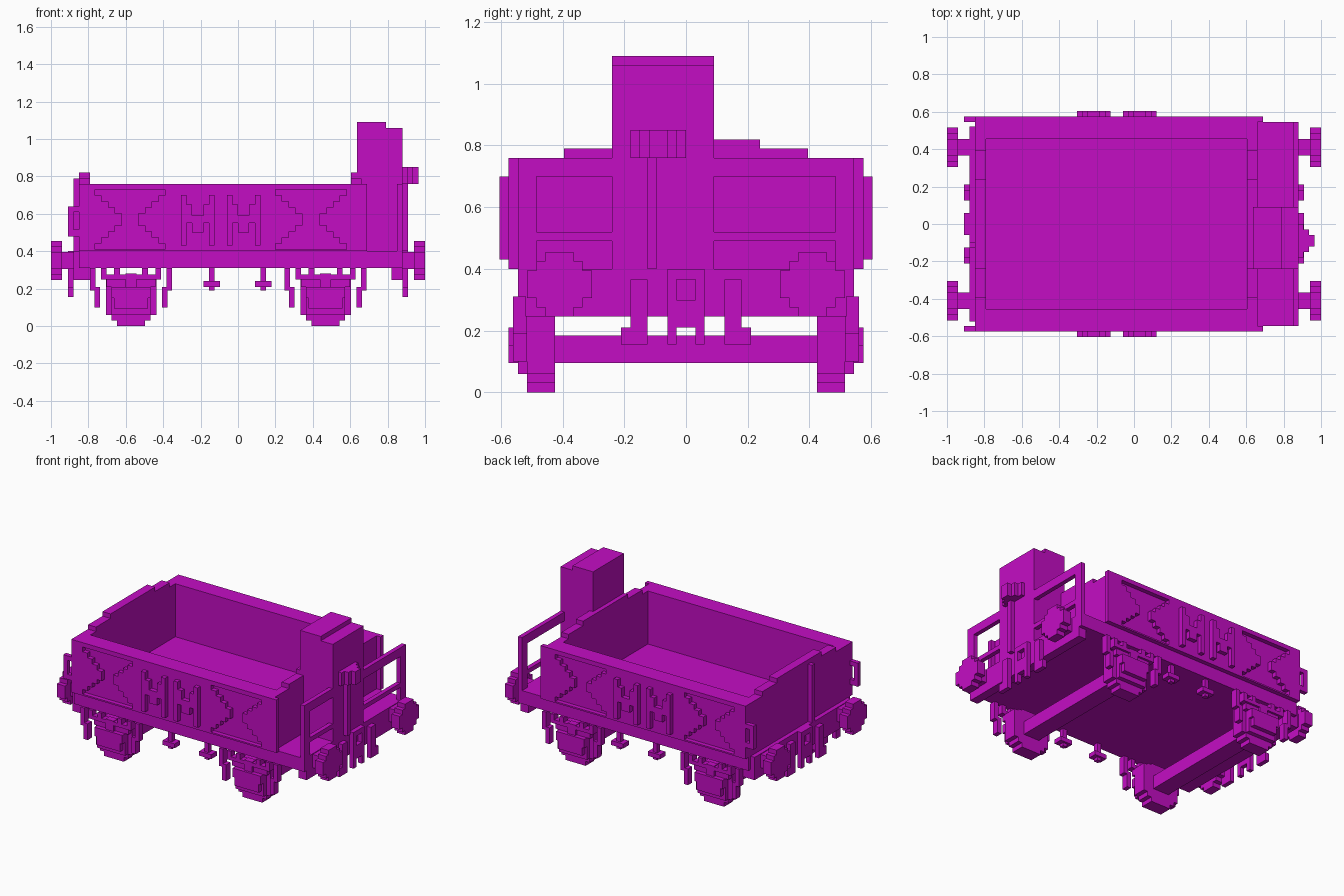
import bpy
import bmesh
from mathutils import Vector

old = bpy.data.objects.get("Cube")
if old:
    bpy.data.objects.remove(old, do_unlink=True)

COLOR = (0.55, 0.004, 0.55, 1)
paint = bpy.data.materials.new("magenta paint")
paint.use_nodes = True
paint.diffuse_color = COLOR
paint.node_tree.nodes["Principled BSDF"].inputs["Base Color"].default_value = COLOR


def blocks(name, boxes):
    """One object from boxes given as (x0, x1, y0, y1, z0, z1)."""
    bm = bmesh.new()
    for x0, x1, y0, y1, z0, z1 in boxes:
        lo, hi = Vector((x0, y0, z0)), Vector((x1, y1, z1))
        for v in bmesh.ops.create_cube(bm, size=1)["verts"]:
            v.co = Vector(a + (b - a) * (c + 0.5) for a, b, c in zip(lo, hi, v.co))
    bmesh.ops.recalc_face_normals(bm, faces=bm.faces)
    mesh = bpy.data.meshes.new(name)
    bm.to_mesh(mesh)
    bm.free()
    mesh.materials.append(paint)
    obj = bpy.data.objects.new(name, mesh)
    bpy.context.collection.objects.link(obj)
    return obj


def both_sides(boxes):
    """Repeat boxes on the other side of the y = 0 plane."""
    return boxes + [(a, b, -d, -c, e, f) for a, b, c, d, e, f in boxes]


def both_ends(boxes):
    """Repeat boxes on the other side of the x = 0 plane."""
    return boxes + [(-b, -a, c, d, e, f) for a, b, c, d, e, f in boxes]


# Floor, platform and end beams
blocks("floor", [(-0.85, 0.88, -0.545, 0.545, 0.31, 0.4)])
blocks("end_beams", [(0.82, 0.88, -0.52, 0.52, 0.245, 0.4),
                     (-0.88, -0.79, -0.52, 0.52, 0.245, 0.4)])

# Open hopper walls, with stepped end tops
blocks("hopper_sides", both_sides([(-0.85, 0.66, 0.455, 0.545, 0.4, 0.76)]))
for name, x0, x1 in (("left_end_wall", 0.605, 0.66), ("right_end_wall", -0.85, -0.79)):
    blocks(name, [(x0, x1, -0.455, 0.455, 0.4, 0.76),
                  (x0, x1, -0.395, 0.395, 0.76, 0.79),
                  (x0, x1, -0.24, 0.24, 0.79, 0.82)])


# Outer side panels with an hourglass-shaped recess
def side_panel(x0, x1, wx0, wx1):
    y0, y1 = 0.545, 0.575
    boxes = [(x0, wx0, y0, y1, 0.4, 0.76), (wx1, x1, y0, y1, 0.4, 0.76),
             (wx0, wx1, y0, y1, 0.73, 0.76), (wx0, wx1, y0, y1, 0.4, 0.41)]
    steps = 10
    h = 0.32 / steps
    for i in range(steps):
        reach = 0.036 * min(i, steps - 1 - i) + 0.025
        z = 0.41 + h * i
        boxes += [(wx0, wx0 + reach, y0, y1, z, z + h),
                  (wx1 - reach, wx1, y0, y1, z, z + h)]
    return both_sides(boxes)


blocks("rear_door_panels", side_panel(-0.82, -0.335, -0.79, -0.365))
blocks("forward_door_panels", side_panel(0.15, 0.69, 0.175, 0.605))
blocks("middle_panels", both_sides([(-0.335, 0.15, 0.545, 0.575, 0.4, 0.76)]))

# Raised brackets on the middle panels
brackets = []
for cx in (-0.215, 0.03):
    for s in (-1, 1):
        for off, half, z0, z1 in ((0.075, 0.015, 0.43, 0.7),
                                  (0.045, 0.015, 0.55, 0.65),
                                  (0.015, 0.015, 0.5, 0.59)):
            c = cx + s * off
            brackets.append((c - half, c + half, 0.575, 0.605, z0, z1))
blocks("side_brackets", both_sides(brackets))

# Corner grab rings at the plain end
blocks("grab_rings", both_sides([(-0.91, -0.88, 0.545, 0.575, 0.48, 0.64),
                                 (-0.88, -0.82, 0.545, 0.575, 0.61, 0.64),
                                 (-0.88, -0.82, 0.545, 0.575, 0.48, 0.515),
                                 (-0.85, -0.82, 0.545, 0.575, 0.4, 0.76)]))

# Brake tower, lamp and poles
blocks("brake_tower", [(0.635, 0.79, -0.24, 0.09, 0.4, 1.09),
                       (0.79, 0.88, -0.24, 0.09, 0.4, 1.06)])
blocks("tower_lamp", [(0.88, 0.905, -0.18, 0, 0.76, 0.85),
                      (0.905, 0.935, -0.15, -0.03, 0.76, 0.85),
                      (0.935, 0.965, -0.12, -0.06, 0.76, 0.85)])
blocks("end_poles", [(0.88, 0.91, -0.125, -0.095, 0.4, 0.76),
                     (-0.88, -0.85, -0.125, -0.095, 0.4, 0.79)])

# Platform railings
rail = []
for inner, outer in ((-0.24, -0.545), (0.09, 0.545)):
    y0, y1 = min(inner, outer), max(inner, outer)
    rail += [(0.85, 0.88, y0, y1, 0.7, 0.76), (0.85, 0.88, y0, y1, 0.49, 0.52)]
blocks("railing_bars", rail)
blocks("railing_posts", both_sides([(0.85, 0.88, 0.485, 0.545, 0.4, 0.76)]))

# Buffers: square stem and stepped round head
buffer = [(0.88, 0.94, 0.365, 0.455, 0.305, 0.395)]
for hy, hz in ((0.105, 0.045), (0.075, 0.075), (0.045, 0.105)):
    buffer.append((0.94, 1.0, 0.41 - hy, 0.41 + hy, 0.35 - hz, 0.35 + hz))
blocks("buffers", both_ends(both_sides(buffer)))

# Coupling hook and hoses on each end
blocks("coupling_hooks", both_ends(
    both_sides([(0.88, 0.91, 0.03, 0.06, 0.155, 0.4)])
    + [(0.88, 0.91, -0.03, 0.03, 0.21, 0.3), (0.88, 0.91, -0.03, 0.03, 0.365, 0.4)]))
blocks("brake_hoses", both_ends(both_sides([(0.88, 0.91, 0.125, 0.18, 0.155, 0.365),
                                            (0.88, 0.91, 0.18, 0.21, 0.155, 0.21)])))

# Wheelsets with axle boxes, springs and hangers
for label, cx in (("rear", -0.572), ("forward", 0.468)):
    def centred(half, y0, y1, z0, z1):
        return (cx - half, cx + half, y0, y1, z0, z1)

    blocks(label + "_axle", [centred(0.06, -0.43, 0.43, 0.095, 0.185)])
    blocks(label + "_wheels", both_sides([
        centred(0.075, 0.425, 0.515, 0, 0.27), centred(0.105, 0.425, 0.515, 0.03, 0.26),
        centred(0.135, 0.425, 0.515, 0.06, 0.25)]))
    blocks(label + "_axle_boxes", both_sides([
        centred(0.105, 0.515, 0.545, 0.06, 0.24), centred(0.09, 0.545, 0.575, 0.095, 0.15),
        centred(0.105, 0.545, 0.575, 0.15, 0.21), centred(0.03, 0.515, 0.56, 0.21, 0.28)]))
    blocks(label + "_springs", both_sides([
        centred(0.16, 0.515, 0.56, 0.25, 0.275), centred(0.13, 0.515, 0.545, 0.21, 0.25)]))
    hangers = []
    for s in (-1, 1):
        for off, z0, z1 in ((0.205, 0.19, 0.31), (0.18, 0.1, 0.21),
                            (0.145, 0.27, 0.31), (0.075, 0.27, 0.31)):
            c = cx + s * off
            hangers.append((c - 0.015, c + 0.015, 0.515, 0.56, z0, z1))
    blocks(label + "_hangers", both_sides(hangers))

# Small cross-shaped levers under the sills
levers = []
for cx in (-0.14, 0.135):
    levers += [(cx - 0.015, cx + 0.015, 0.5, 0.53, 0.19, 0.31),
               (cx - 0.045, cx + 0.045, 0.485, 0.545, 0.21, 0.24)]
blocks("brake_levers", both_sides(levers))
